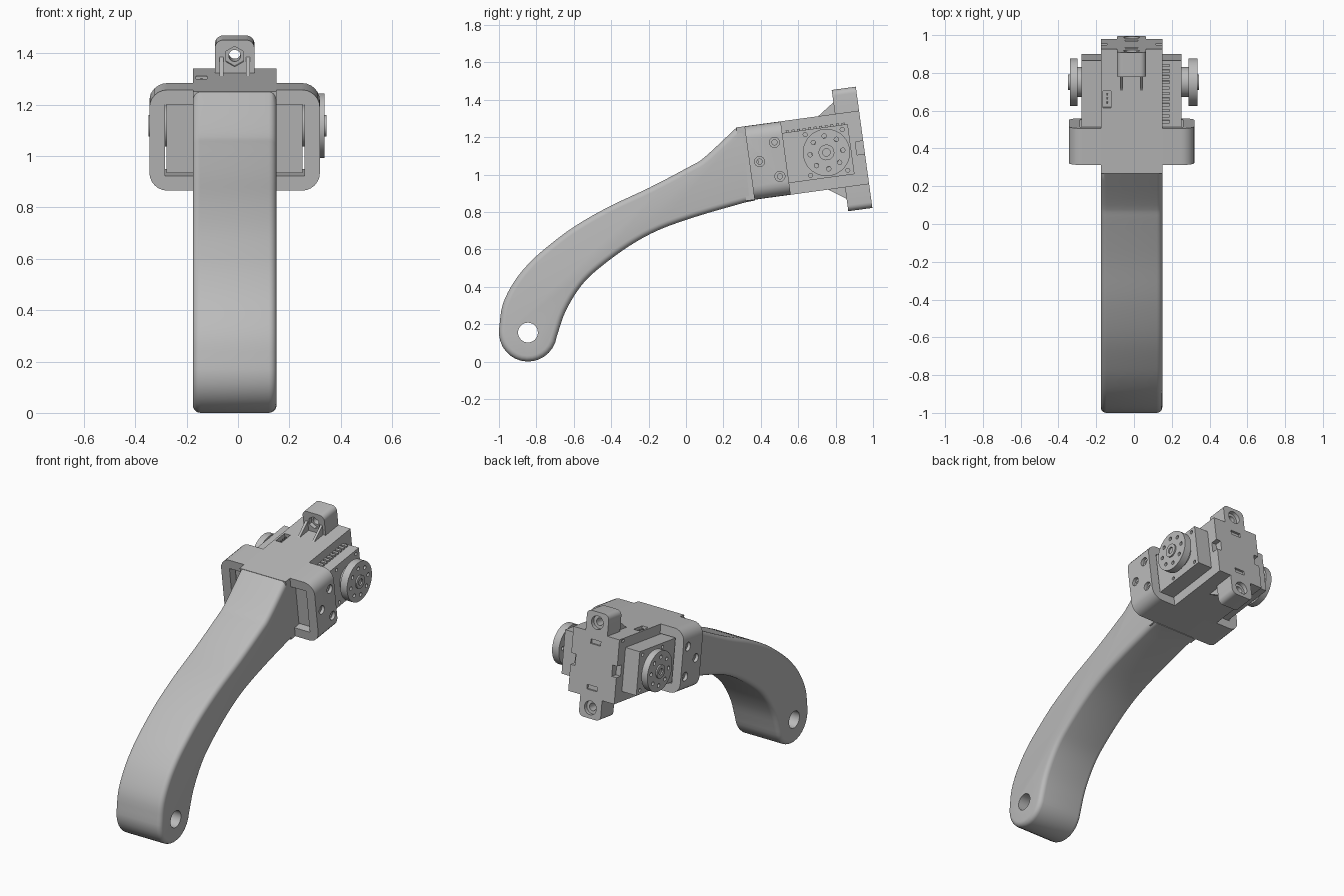
import bpy, bmesh, math
from mathutils import Matrix, Vector

if "Cube" in bpy.data.objects:
    bpy.data.objects.remove(bpy.data.objects["Cube"], do_unlink=True)

CX = -0.013                      # middle plane of the part
TILT = math.radians(7.8)         # pitch of the motor housing
HEAD = Matrix.Translation((CX, 0.751, 1.118)) @ Matrix.Rotation(TILT, 4, 'X')
ARM = Matrix.Translation((CX, 0, 0))

grey = bpy.data.materials.new("plain_grey")
grey.use_nodes = True
grey.diffuse_color = (0.5, 0.5, 0.5, 1)
grey.node_tree.nodes["Principled BSDF"].inputs["Base Color"].default_value = (0.5, 0.5, 0.5, 1)


def box(bm, x0, x1, y0, y1, z0, z1):
    m = Matrix.Translation(((x0 + x1) / 2, (y0 + y1) / 2, (z0 + z1) / 2))
    m = m @ Matrix.Diagonal((x1 - x0, y1 - y0, z1 - z0, 1))
    return bmesh.ops.create_cube(bm, size=1, matrix=m)["verts"]


def rod(bm, centre, r, length, axis='X', seg=32):
    turn = Matrix.Rotation(math.pi / 2, 4, 'Y' if axis == 'X' else 'X')
    bmesh.ops.create_cone(bm, cap_ends=True, segments=seg, radius1=r, radius2=r,
                          depth=length, matrix=Matrix.Translation(centre) @ turn)


def round_edges(bm, test, width, seg=6):
    edges = [e for e in bm.edges if test(e.verts[0].co, e.verts[1].co)]
    bmesh.ops.bevel(bm, geom=edges, offset=width, segments=seg, profile=0.5, affect='EDGES')


def finish(name, bm, matrix=HEAD):
    bmesh.ops.recalc_face_normals(bm, faces=bm.faces)
    mesh = bpy.data.meshes.new(name)
    bm.to_mesh(mesh)
    bm.free()
    mesh.materials.append(grey)
    ob = bpy.data.objects.new(name, mesh)
    ob.matrix_world = matrix
    bpy.context.collection.objects.link(ob)
    return ob


def select(ob):
    bpy.ops.object.select_all(action='DESELECT')
    ob.select_set(True)
    bpy.context.view_layer.objects.active = ob


def cut(ob, bm):
    tool = finish("cutter", bm, ob.matrix_world.copy())
    tool.hide_render = True
    mod = ob.modifiers.new("cut", 'BOOLEAN')
    mod.operation, mod.solver, mod.object = 'DIFFERENCE', 'EXACT', tool
    select(ob)
    bpy.ops.object.modifier_apply(modifier=mod.name)
    bpy.data.objects.remove(tool, do_unlink=True)


def smooth(ob, angle=35):
    select(ob)
    bpy.ops.object.shade_smooth_by_angle(angle=math.radians(angle))


def spline(pts, steps=4):
    p = [Vector(q) for q in pts]
    p = [2 * p[0] - p[1]] + p + [2 * p[-1] - p[-2]]
    out = []
    for a, b, c, d in zip(p, p[1:], p[2:], p[3:]):
        for i in range(steps):
            t = i / steps
            out.append(0.5 * (2 * b + (c - a) * t + (2 * a - 5 * b + 4 * c - d) * t * t
                              + (3 * b - a - 3 * c + d) * t ** 3))
    return out + [p[-2]]


# Curved arm: side profile extruded across x, soft rim, pivot hole
upper = [(-1, .17), (-.98, .305), (-.917, .43), (-.835, .53), (-.74, .615), (-.597, .722),
         (-.41, .829), (-.195, .93), (.02, 1.043), (.1, 1.093), (.27, 1.251)]
lower = [(.313, .85), (.07, .78), (-.14, .706), (-.3, .62), (-.46, .503), (-.56, .406),
         (-.645, .267), (-.692, .13)]
pivot = (0, -.845, .155)
profile = spline(upper) + [Vector((.33, 1.255)), Vector((.37, .862))] + spline(lower)
for deg in range(-20, -180, -12):
    a = math.radians(deg)
    profile.append(Vector((pivot[1] + .155 * math.cos(a), pivot[2] + .155 * math.sin(a))))
HALF = .163
bm = bmesh.new()
face = bm.faces.new([bm.verts.new((-HALF, p.x, p.y)) for p in profile])
side = bmesh.ops.extrude_face_region(bm, geom=[face])["geom"]
bmesh.ops.translate(bm, vec=(2 * HALF, 0, 0), verts=[v for v in side if isinstance(v, bmesh.types.BMVert)])
bmesh.ops.recalc_face_normals(bm, faces=bm.faces)
round_edges(bm, lambda a, b: abs(a.x - b.x) < 1e-5, .03, 5)
arm = finish("curved_arm", bm, ARM)
bm = bmesh.new()
rod(bm, pivot, .053, 1)
cut(arm, bm)
smooth(arm)

# Motor housing: narrow centre block with sockets, slots and edge notches
bm = bmesh.new()
box(bm, -HALF, HALF, -.46, .203, -.198, .198)
housing = finish("motor_housing", bm)
bm = bmesh.new()
box(bm, -.15, -.108, -.11, -.02, .165, .25)
box(bm, -.2, -.115, .15, .18, .175, .19)
for s in (-1, 1):
    box(bm, s * .165 - .035, s * .165 + .035, .16, .25, -.035, .035)
    box(bm, -.035, .035, .19, .25, s * .14 - .014, s * .14 + .014)
cut(housing, bm)

# Socket pins
bm = bmesh.new()
for i in range(3):
    box(bm, -.133, -.125, -.09 + i * .022, -.082 + i * .022, .16, .19)
finish("socket_pins", bm)

# Wide gear case with corner screw holes and a ridged upper edge
bm = bmesh.new()
box(bm, -.265, .265, -.37, .133, -.135, .135)
case = finish("gear_case", bm)
bm = bmesh.new()
for s in (-1, 1):
    for u in (-.1, .1):
        for v in (-.11, .11):
            rod(bm, (s * .265, u, v), .011, .03, seg=12)
cut(case, bm)
smooth(case)
bm = bmesh.new()
for i in range(11):
    u = -.2 + i * .03
    box(bm, .15, .2, u, u + .016, .13, .145)
finish("case_ridges", bm)

# Rounded mounting frame around the case
bm = bmesh.new()
box(bm, -.332, .332, -.4155, -.22, -.198, .198)
round_edges(bm, lambda a, b: abs(a.y - b.y) > .1, .07)
frame = finish("mounting_frame", bm)
bm = bmesh.new()
box(bm, -.272, .272, -.6, 0, -.14, .14)
cut(frame, bm)
for radius, depth in ((.027, .04), (.014, .2)):
    bm = bmesh.new()
    for s in (-1, 1):
        for u, v in ((-.268, .091), (-.361, 0), (-.264, -.093)):
            rod(bm, (s * .332, u, v), radius, depth, seg=20)
    cut(frame, bm)
smooth(frame)

# Screw ears with nut pocket, counterbore and ribs, top and bottom
for name, s in (("upper", 1), ("lower", -1)):
    bm = bmesh.new()
    box(bm, -.077, .077, .073, .203, *sorted((s * .18, s * .327)))
    round_edges(bm, lambda a, b: abs(a.y - b.y) > .1 and abs(a.z) > .3, .032)
    ear = finish(name + "_screw_ear", bm)
    for y, r, length, seg in ((.14, .023, .5, 24), (.073, .04, .05, 6), (.203, .042, .05, 24)):
        bm = bmesh.new()
        rod(bm, (0, y, s * .262), r, length, 'Y', seg)
        cut(ear, bm)
    smooth(ear)
    bm = bmesh.new()
    for x in (-.052, .052):
        tri = [bm.verts.new((x - .008, u, s * v)) for u, v in ((-.022, .195), (.08, .195), (.08, .265))]
        geom = bmesh.ops.extrude_face_region(bm, geom=[bm.faces.new(tri)])["geom"]
        bmesh.ops.translate(bm, vec=(.016, 0, 0), verts=[v for v in geom if isinstance(v, bmesh.types.BMVert)])
    finish(name + "_ear_ribs", bm)

# Output discs: raised hub, ring of holes, and a stepped boss behind
for name, s, inner, outer in (("left", 1, .301, .349), ("right", -1, .285, .327)):
    bm = bmesh.new()
    rod(bm, (s * (inner + outer) / 2, 0, 0), .126, outer - inner, seg=48)
    disc = finish(name + "_output_disc", bm)
    bm = bmesh.new()
    for i in range(8):
        a = i * math.pi / 4
        rod(bm, (s * .32, .088 * math.cos(a), .088 * math.sin(a)), .012, .2, seg=12)
    cut(disc, bm)
    smooth(disc)
    bm = bmesh.new()
    rod(bm, (s * .315, 0, 0), .042, 2 * (outer + .009 - .315), seg=24)
    hub = finish(name + "_hub", bm)
    bm = bmesh.new()
    rod(bm, (s * (outer + .009), 0, 0), .02, .04, seg=20)
    cut(hub, bm)
    smooth(hub)
    bm = bmesh.new()
    rod(bm, (s * (.255 + inner) / 2, 0, 0), .08, inner - .25, seg=32)
    smooth(finish(name + "_boss", bm))
